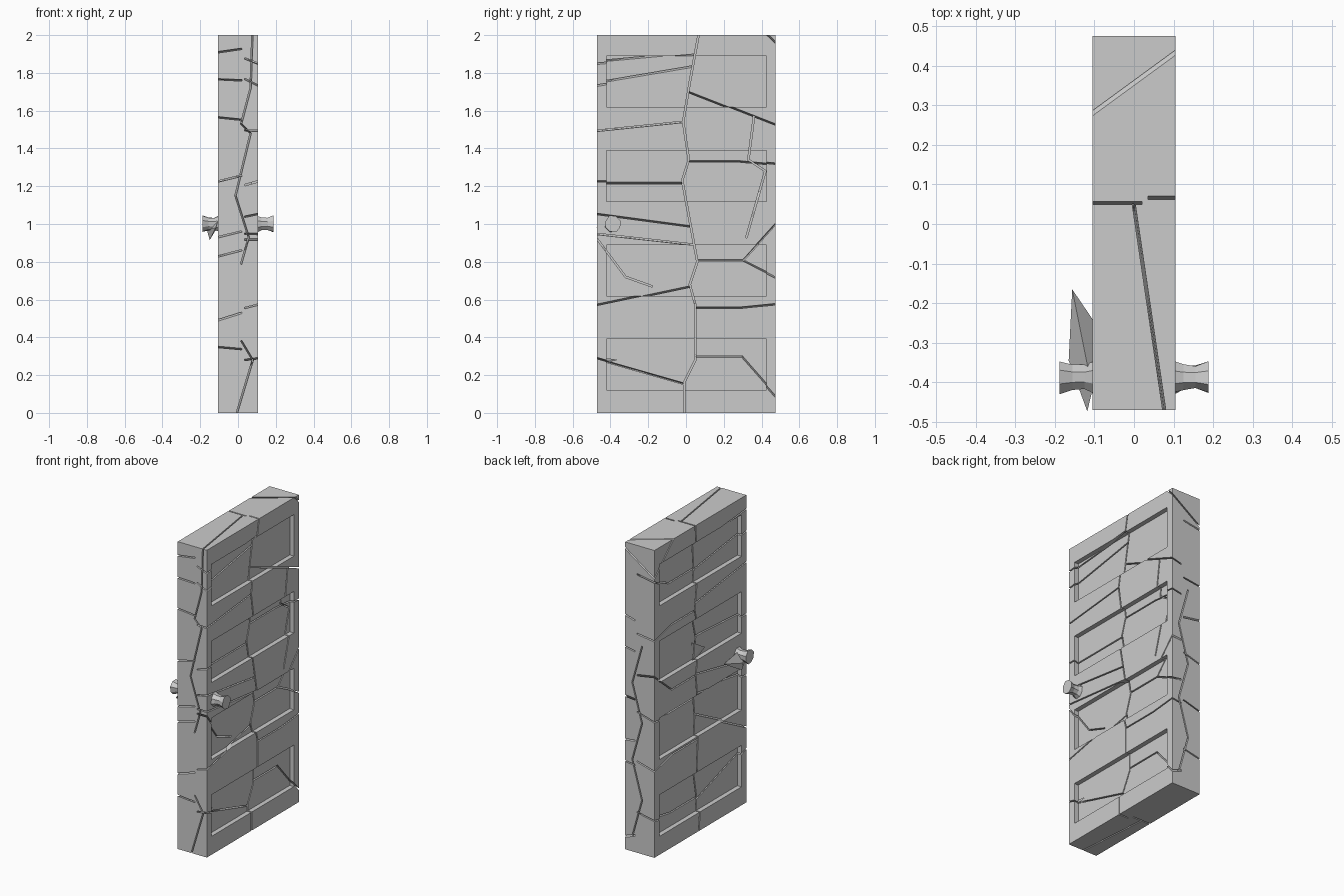
import bpy, bmesh, math, random
from mathutils import Vector as V

if "Cube" in bpy.data.objects:
    bpy.data.objects.remove(bpy.data.objects["Cube"])

random.seed(4)
GAP = 0.008


def new_object(name, bm):
    bmesh.ops.recalc_face_normals(bm, faces=bm.faces[:])
    me = bpy.data.meshes.new(name)
    bm.to_mesh(me)
    bm.free()
    ob = bpy.data.objects.new(name, me)
    bpy.context.collection.objects.link(ob)
    return ob


# Door slab: a cube scored along the panel lines, panels pushed in on both faces
bm = bmesh.new()
bmesh.ops.create_cube(bm, size=1)
for v in bm.verts:
    v.co = V((v.co.x * 0.21, v.co.y * 0.945 + 0.0025, v.co.z * 2 + 1))
rows = [(0.12 + 0.5 * i, 0.39 + 0.5 * i) for i in range(4)]
cuts = [((0, y, 0), (0, 1, 0)) for y in (-0.42, 0.425)]
cuts += [((0, 0, z), (0, 0, 1)) for r in rows for z in r]
for co, no in cuts:
    bmesh.ops.bisect_plane(bm, geom=bm.verts[:] + bm.edges[:] + bm.faces[:],
                           plane_co=co, plane_no=no)
panels = []
for f in bm.faces:
    c = f.calc_center_median()
    if abs(f.normal.x) > 0.9 and abs(c.y) < 0.4 and any(a < c.z < b for a, b in rows):
        panels.append(f)
bmesh.ops.inset_individual(bm, faces=panels, thickness=0, depth=-0.03)
door = new_object("cracked_door", bm)

# Crack cutters: thin plates following crack lines
cut = bmesh.new()


def plate(a, b, offset):
    """Thin slab spanned by the segment a-b and swept along offset."""
    e = (b - a).normalized() * 0.003
    a, b = a - e, b + e
    n = (b - a).cross(offset).normalized() * GAP / 2
    vs = [cut.verts.new(p + o + s * n)
          for p in (a, b) for o in (V(), offset) for s in (1, -1)]
    for q in ((0, 1, 3, 2), (4, 6, 7, 5), (0, 4, 5, 1), (2, 3, 7, 6), (0, 2, 6, 4), (1, 5, 7, 3)):
        cut.faces.new([vs[i] for i in q])


def face_crack(side, pts, tilt=0):
    """Crack on a broad face, running inwards to the core."""
    reach = V((-side * (0.085 if side > 0 else 0.14), 0, tilt))
    for p, q in zip(pts, pts[1:]):
        plate(V((side * 0.12, *p)), V((side * 0.12, *q)), reach)


def seam_y(seam, z):
    """Where the centre seam lies at height z."""
    for (y0, z0), (y1, z1) in zip(seam, seam[1:]):
        if z0 <= z <= z1:
            return y0 + (y1 - y0) * (z - z0) / (z1 - z0)


def core_cracks(pts, y0, y1, lean):
    """Crack sheets splitting the slab between its two broad faces."""
    for p, q in zip(pts, pts[1:]):
        plate(V((p[0], y0, p[1])), V((q[0], y0, q[1])), V((lean, y1 - y0, 0)))


def rungs(side, seam, edge, pairs, bend):
    """Cracks from the seam out to one long edge; bent ones leave the seam level."""
    for z_edge, z_seam in pairs:
        y = seam_y(seam, z_seam)
        pts = [(y, z_seam)]
        if bend:
            pts.append((y + (edge - y) * 0.55, z_seam))
        face_crack(side, pts + [(edge, z_edge)], random.uniform(-.03, .05))


# Right face: seam, rungs to both edges, and two branches
seam = [(-.01, -.02), (-.01, .16), (.05, .28), (.05, .57), (.02, .68), (.06, .8),
        (-.02, 1.23), (.015, 1.34), (-.015, 1.54), (.02, 1.75), (.07, 2.02)]
face_crack(1, seam)
rungs(1, seam, -.5, [(.3, .16), (.57, .68), (.95, .89), (1.06, .99), (1.23, 1.23),
                     (1.49, 1.54), (1.72, 1.81), (1.84, 1.89)], False)
rungs(1, seam, .5, [(.05, .28), (.58, .56), (.7, .8), (1.03, .81), (1.32, 1.34)], True)
rungs(1, seam, .5, [(1.52, 1.71)], False)
face_crack(1, [(.32, .93), (.42, 1.28), (.33, 1.34), (.36, 1.57)])
face_crack(1, [(-.47, .92), (-.32, .72), (-.18, .67)])

# Left face: its own seam and rungs
seam = [(.02, -.02), (.0, .2), (.04, .42), (.02, .74), (.05, 1.03), (.01, 1.25),
        (.06, 1.45), (.03, 1.7), (.055, 2.02)]
face_crack(-1, seam)
rungs(-1, seam, -.5, [(.36, .2), (.47, .74), (.82, .9), (.92, 1.03), (1.22, 1.25),
                      (1.57, 1.5), (1.77, 1.7), (1.91, 1.86)], False)
rungs(-1, seam, .5, [(.24, .2), (.55, .6), (.88, .85), (1.2, 1.03), (1.4, 1.45),
                     (1.8, 1.7)], True)

# Core cracks seen on the two narrow edges
core_cracks([(-.01, -.02), (.08, .28), (.02, .38)], -.49, .02, -.04)
core_cracks([(.02, .79), (.06, .93), (-.01, 1.15), (.07, 1.48), (.02, 1.53), (.07, 1.72),
             (.08, 2.02)], -.49, .05, -.08)
core_cracks([(.02 + .035 * (-1) ** i, .1 + .25 * i) for i in range(6)], .5, .03, -.02)
# Corner break across the top
plate(V((-.13, .24, 2.02)), V((.13, .43, 2.02)), V((-.03, .36, -.36)))

cutter = new_object("crack_cutter", cut)
cutter.hide_render = True
mod = door.modifiers.new("cracks", 'BOOLEAN')
mod.operation, mod.solver, mod.object = 'DIFFERENCE', 'EXACT', cutter
mod.use_self = True
deps = bpy.context.evaluated_depsgraph_get()
door.data = bpy.data.meshes.new_from_object(door.evaluated_get(deps))
door.modifiers.clear()
bpy.data.objects.remove(cutter)

# Door knobs: flared low-poly lathes with slightly broken facets
for side, name in ((1, "right_knob"), (-1, "left_knob")):
    bm = bmesh.new()
    rings = []
    for x, r in ((.10, .046), (.125, .034), (.155, .033), (.188, .045)):
        ring = []
        for i in range(8):
            a = math.tau * (i + .5) / 8
            k = r * random.uniform(.88, 1.06)
            ring.append(bm.verts.new((side * x, -.387 + k * math.cos(a), 1 + k * 1.05 * math.sin(a))))
        rings.append(ring)
    for lo, hi in zip(rings, rings[1:]):
        for i in range(8):
            j = (i + 1) % 8
            bm.faces.new((lo[i], lo[j], hi[j], hi[i]))
    bm.faces.new(rings[0])
    bm.faces.new(rings[-1])
    new_object(name, bm)

# Splinter beside the left knob
bm = bmesh.new()
for p in ((-.156, -.165, 1.03), (-.105, -.24, .99), (-.165, -.345, .97),
          (-.15, -.36, .915), (-.118, -.473, .98), (-.105, -.42, 1.02)):
    bm.verts.new(p)
bmesh.ops.convex_hull(bm, input=bm.verts[:])
new_object("splinter", bm)
